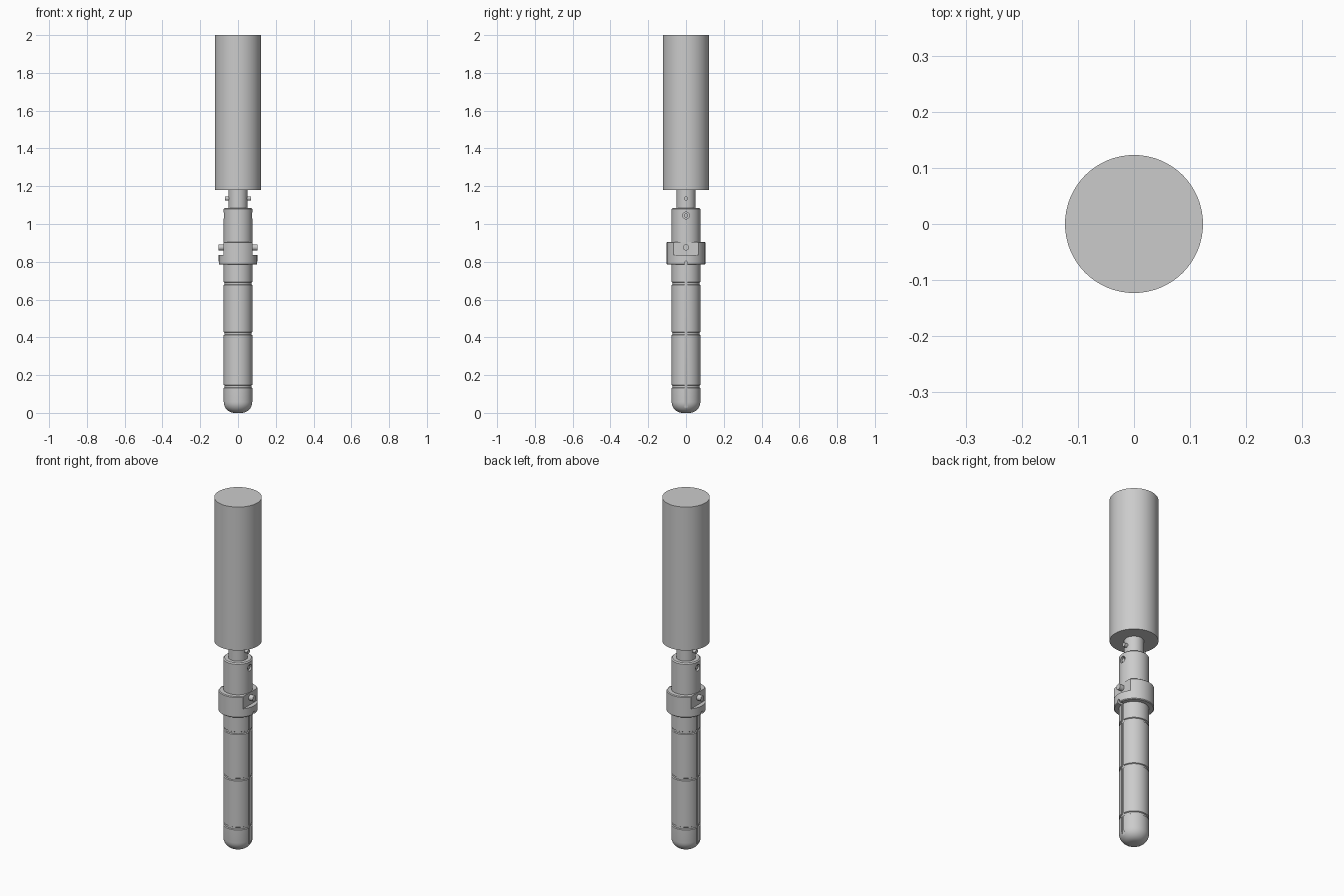
import bpy, bmesh, math
from mathutils import Matrix, Vector

cube = bpy.data.objects.get("Cube")
if cube:
    bpy.data.objects.remove(cube, do_unlink=True)

GREY = (0.6, 0.6, 0.6, 1.0)
metal = bpy.data.materials.new("plain grey")
metal.use_nodes = True
metal.diffuse_color = GREY
metal.node_tree.nodes["Principled BSDF"].inputs["Base Color"].default_value = GREY


def add_object(name, bm):
    bmesh.ops.recalc_face_normals(bm, faces=bm.faces)
    mesh = bpy.data.meshes.new(name)
    bm.to_mesh(mesh)
    bm.free()
    mesh.materials.append(metal)
    obj = bpy.data.objects.new(name, mesh)
    bpy.context.collection.objects.link(obj)
    return obj


def lathe(name, profile, steps=64):
    """Spin (radius, height) points around z."""
    bm = bmesh.new()
    verts = [bm.verts.new((r, 0, z)) for r, z in profile]
    edges = [bm.edges.new(pair) for pair in zip(verts, verts[1:])]
    bmesh.ops.spin(bm, geom=verts + edges, cent=(0, 0, 0), axis=(0, 0, 1),
                   angle=math.tau, steps=steps, use_merge=True)
    bmesh.ops.remove_doubles(bm, verts=bm.verts, dist=1e-5)
    return add_object(name, bm)


def rod_x(name, radius, x0, x1, z, steps=24):
    """Cylinder along x."""
    bm = bmesh.new()
    place = Matrix.Translation(((x0 + x1) / 2, 0, z)) @ Matrix.Rotation(math.pi / 2, 4, "Y")
    bmesh.ops.create_cone(bm, cap_ends=True, segments=steps, radius1=radius,
                          radius2=radius, depth=abs(x1 - x0), matrix=place)
    return add_object(name, bm)


def block(name, low, high):
    low, high = Vector(low), Vector(high)
    bm = bmesh.new()
    size = Matrix.Diagonal((*(high - low), 1))
    bmesh.ops.create_cube(bm, size=1, matrix=Matrix.Translation((low + high) / 2) @ size)
    return add_object(name, bm)


def cut(obj, cutter):
    """Subtract the cutter and discard it."""
    mod = obj.modifiers.new("cut", "BOOLEAN")
    mod.operation, mod.solver, mod.object = "DIFFERENCE", "EXACT", cutter
    bpy.context.view_layer.objects.active = obj
    bpy.ops.object.modifier_apply(modifier=mod.name)
    bpy.data.objects.remove(cutter, do_unlink=True)


R = 0.076        # rod radius
COLLAR = 0.102   # collar radius

# Lower rod: rounded tip and three ring grooves
profile = [(0, 0)]
tip = 0.058
for i in range(9):
    a = math.pi / 2 * i / 8
    profile.append((R - tip + tip * math.sin(a), tip - tip * math.cos(a)))
for z in (0.14, 0.42, 0.685):
    profile += [(R, z - 0.008), (R - 0.005, z - 0.005), (R - 0.005, z + 0.005), (R, z + 0.008)]
profile += [(R, 0.84), (0, 0.84)]
lower_rod = lathe("lower_rod", profile)

# Collar, upper sleeve, neck and handle
collar = lathe("collar", [(0, 0.785), (COLLAR - 0.004, 0.785), (COLLAR, 0.789),
                          (COLLAR, 0.901), (COLLAR - 0.004, 0.905), (0, 0.905)])
sleeve = lathe("upper_sleeve", [(0, 0.83), (R, 0.83), (R, 1.079), (R - 0.006, 1.085), (0, 1.085)])
neck = lathe("neck", [(0, 1.05), (0.05, 1.05), (0.05, 1.2), (0, 1.2)])
handle = lathe("handle", [(0, 1.18), (0.123, 1.18), (0.123, 2), (0, 2)])

# Matching cuts and pins on both sides
pins = []
for side, s in (("left", 1), ("right", -1)):
    xs = sorted((s * 0.068, s * 0.13))
    for part in (lower_rod, collar):
        # Long slot with a round upper end
        cut(part, block("slot_cutter", (xs[0], -0.008, -0.02), (xs[1], 0.008, 0.795)))
        cut(part, rod_x("slot_end_cutter", 0.008, xs[0], xs[1], 0.795))
    # Flat notch above the collar ledge
    nx = sorted((s * 0.078, s * 0.13))
    cut(collar, block("notch_cutter", (nx[0], -0.12, 0.835), (nx[1], 0.12, 0.95)))
    # Round recess near the sleeve top
    cut(sleeve, rod_x("recess_cutter", 0.018, s * 0.055, s * 0.12, 1.045))
    pins += [rod_x(side + "_recess_pin", 0.011, s * 0.05, s * 0.07, 1.045),
             rod_x(side + "_collar_pin", 0.016, s * 0.06, s * 0.104, 0.876),
             rod_x(side + "_neck_pin", 0.011, s * 0.04, s * 0.068, 1.135)]

# Smooth round walls, keep corners crisp
for obj in bpy.context.view_layer.objects:
    obj.select_set(False)
for obj in [lower_rod, collar, sleeve, neck, handle] + pins:
    obj.select_set(True)
bpy.context.view_layer.objects.active = handle
bpy.ops.object.shade_smooth_by_angle(angle=math.radians(30))
